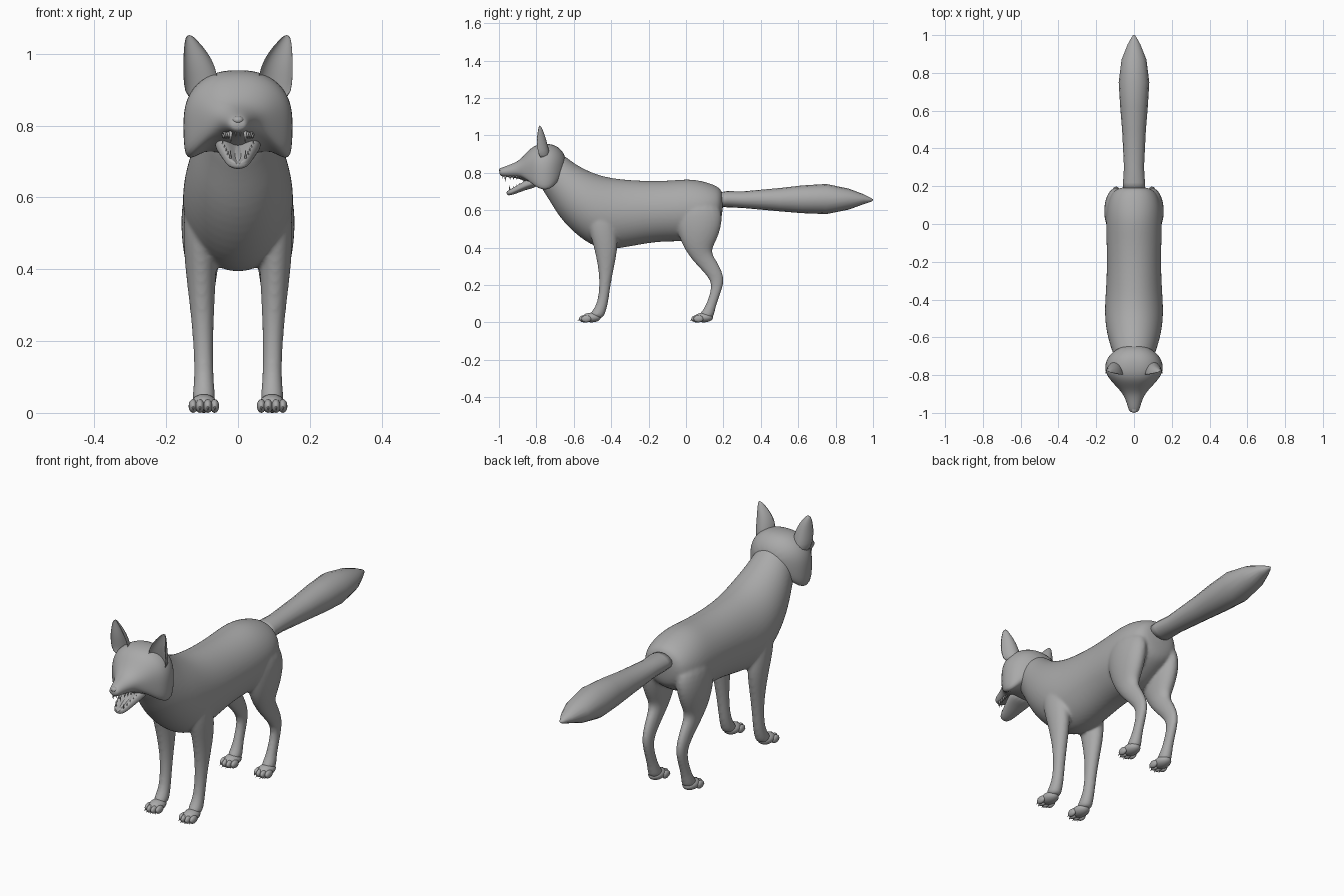
import bpy, bmesh, math
from mathutils import Matrix, Vector

grey = bpy.data.materials.new("plain_grey")
grey.diffuse_color = (0.4, 0.4, 0.4, 1)


def make(name, bm, subsurf=0, mirror=False):
    """Turn a bmesh into a smooth object, optionally mirrored across x."""
    bmesh.ops.recalc_face_normals(bm, faces=bm.faces)
    for f in bm.faces:
        f.smooth = True
    me = bpy.data.meshes.new(name)
    bm.to_mesh(me)
    bm.free()
    me.materials.append(grey)
    ob = bpy.data.objects.new(name, me)
    bpy.context.collection.objects.link(ob)
    if mirror:
        m = ob.modifiers.new("mirror", 'MIRROR')
        m.use_mirror_merge = False
    if subsurf:
        s = ob.modifiers.new("subsurf", 'SUBSURF')
        s.levels = s.render_levels = subsurf
    return ob


def skin(bm, rings):
    """Join rings of points into a closed tube."""
    vs = [[bm.verts.new(p) for p in r] for r in rings]
    n = len(vs[0])
    for a, b in zip(vs, vs[1:]):
        for i in range(n):
            j = (i + 1) % n
            bm.faces.new((a[i], a[j], b[j], b[i]))
    bm.faces.new(vs[0])
    bm.faces.new(vs[-1][::-1])


def loft(bm, rows, seg=16, side=1, groove=False):
    """Rows: edge A (y, z), edge B (y, z), centre x, half width."""
    rings = []
    for ya, za, yb, zb, xc, hw in rows:
        ring = []
        for i in range(seg):
            t = 2 * math.pi * i / seg
            u, v = math.cos(t), math.sin(t)
            if groove and v > 0:
                v = abs(math.sin(2 * t))
            ring.append((side * (xc + u * hw),
                         (ya + yb) / 2 + v * (ya - yb) / 2,
                         (za + zb) / 2 + v * (za - zb) / 2))
        rings.append(ring)
    skin(bm, rings)


def ball(bm, loc, size, tilt=0.0, turn=0.0):
    m = (Matrix.Translation(loc) @ Matrix.Rotation(turn, 4, 'Z')
         @ Matrix.Rotation(tilt, 4, 'X') @ Matrix.Diagonal((*size, 1)))
    bmesh.ops.create_uvsphere(bm, u_segments=16, v_segments=10, radius=1, matrix=m)


def spike(bm, base, tip, r):
    base, tip = Vector(base), Vector(tip)
    d = tip - base
    m = Matrix.Translation((base + tip) / 2) @ d.to_track_quat('Z', 'Y').to_matrix().to_4x4()
    bmesh.ops.create_cone(bm, cap_ends=True, segments=8, radius1=r, radius2=r * 0.1,
                          depth=d.length, matrix=m)


# Torso and neck
torso = [(-.74, .93, -.80, .75, 0, .085), (-.66, .905, -.74, .67, 0, .105),
         (-.60, .85, -.685, .57, 0, .128), (-.50, .80, -.60, .475, 0, .152),
         (-.42, .777, -.48, .39, 0, .158), (-.33, .765, -.37, .388, 0, .150),
         (-.20, .757, -.20, .425, 0, .144), (-.08, .76, -.08, .432, 0, .148),
         (.02, .770, .02, .43, 0, .150), (.10, .755, .08, .46, 0, .146),
         (.165, .732, .15, .50, 0, .125), (.203, .70, .195, .54, 0, .085)]
front_leg = [(-.53, .64, -.38, .64, .09, .05), (-.53, .52, -.37, .52, .106, .05),
             (-.495, .41, -.36, .41, .104, .045), (-.470, .30, -.383, .30, .1, .035),
             (-.462, .20, -.403, .20, .097, .028), (-.474, .10, -.416, .10, .095, .027),
             (-.505, .058, -.43, .05, .095, .032), (-.525, .03, -.445, .015, .095, .034)]
hind_leg = [(-.07, .66, .18, .66, .085, .06), (-.06, .54, .204, .54, .1, .064),
            (-.035, .44, .162, .43, .1, .052), (.01, .36, .13, .38, .098, .037),
            (.062, .30, .168, .325, .096, .029), (.112, .25, .200, .26, .095, .025),
            (.14, .20, .204, .205, .094, .022), (.12, .13, .175, .13, .094, .023),
            (.10, .08, .158, .075, .094, .026), (.08, .055, .152, .045, .094, .031),
            (.065, .03, .14, .012, .094, .033)]
bm = bmesh.new()
loft(bm, torso, 20)
for side in (-1, 1):
    loft(bm, front_leg, 16, side)
    loft(bm, hind_leg, 16, side)
body = make("body_and_legs", bm, 2)
rm = body.modifiers.new("blend", 'REMESH')
rm.mode = 'VOXEL'
rm.voxel_size = 0.007
rm.use_smooth_shade = True
sm = body.modifiers.new("soften", 'SMOOTH')
sm.factor = 0.5
sm.iterations = 8

# Paws: pad, four toes and claws
for name, y in (("front_paws", -.505), ("hind_paws", .095)):
    bm = bmesh.new()
    ball(bm, (.095, y, .026), (.036, .05, .026))
    for dx, dy in ((-.03, .012), (-.011, 0), (.011, 0), (.03, .012)):
        ball(bm, (.095 + dx, y - .04 + dy, .019), (.0125, .027, .019))
        spike(bm, (.095 + dx, y - .058 + dy, .02), (.095 + dx, y - .074 + dy, .008), .005)
    make(name, bm, 0, True)

# Tail
tail = [(.18, .695, .18, .62, 0, .058), (.22, .702, .22, .615, 0, .058),
        (.30, .70, .30, .612, 0, .053), (.50, .718, .50, .594, 0, .063),
        (.62, .732, .62, .584, 0, .073), (.75, .740, .75, .579, 0, .081),
        (.87, .715, .87, .603, 0, .066), (.95, .685, .95, .632, 0, .034),
        (.99, .665, .99, .645, 0, .012), (1.0, .658, 1.0, .652, 0, .004)]
bm = bmesh.new()
loft(bm, tail, 16)
make("tail", bm)

# Head: cheek-ruff outline that blends into a round muzzle
ruff = [(0, 1), (.4, .99), (.8, .85), (1.03, .6), (1.03, .25), (1.0, -.12),
        (.62, .08), (.32, .02), (0, 0)]
skull = [(-.64, .89, .80, .06, 1), (-.685, .945, .73, .125, .4), (-.735, .957, .712, .150, 0),
         (-.79, .953, .722, .148, 0), (-.83, .934, .735, .120, .3), (-.865, .894, .755, .090, .6),
         (-.90, .860, .770, .058, 1), (-.95, .841, .775, .038, 1), (-.985, .828, .779, .029, 1),
         (-.998, .815, .79, .018, 1)]
rings = []
for y, zt, zb, hw, e in skull:
    half = []
    for i, (u, v) in enumerate(ruff):
        a = math.pi * i / 8
        half.append((hw * (u * (1 - e) + math.sin(a) * e),
                     zb + (zt - zb) * (v * (1 - e) + (1 + math.cos(a)) / 2 * e)))
    full = half + [(-x, z) for x, z in half[-2:0:-1]]
    rings.append([(x, y, z) for x, z in full])
bm = bmesh.new()
skin(bm, rings)
make("head", bm, 2)

# Lower jaw with a grooved top
jaw = [(-.79, .79, -.79, .722, 0, .070), (-.85, .765, -.845, .712, 0, .063),
       (-.90, .737, -.895, .693, 0, .046), (-.94, .712, -.935, .679, 0, .034),
       (-.962, .702, -.958, .678, 0, .02)]
bm = bmesh.new()
loft(bm, jaw, 16, 1, True)
make("lower_jaw", bm, 2)

bm = bmesh.new()
ball(bm, (0, -.885, .722), (.024, .06, .007), math.radians(24))
make("tongue", bm)

# Teeth: fangs, front teeth and cheek teeth
bm = bmesh.new()
spike(bm, (.02, -.965, .785), (.02, -.967, .752), .006)
spike(bm, (.021, -.94, .70), (.021, -.945, .732), .005)
spike(bm, (.006, -.978, .785), (.006, -.98, .77), .004)
for i in range(4):
    y = -.94 + i * .018
    spike(bm, (.026 + i * .005, y, .782), (.026 + i * .005, y, .763), .006)
    spike(bm, (.028 + i * .005, y + .018, .708 + i * .009),
          (.028 + i * .005, y + .016, .730 + i * .009), .005)
make("teeth", bm, 0, True)

# Nose, eyes and brows
bm = bmesh.new()
ball(bm, (0, -.983, .815), (.017, .017, .012))
make("nose", bm)
bm = bmesh.new()
ball(bm, (.05, -.868, .856), (.016, .011, .008), 0, math.radians(35))
make("eyes", bm, 0, True)
bm = bmesh.new()
ball(bm, (.052, -.856, .869), (.024, .014, .008), 0, math.radians(35))
make("brows", bm, 0, True)

# Ears: cupped shells open to the front (z, centre x, half width, y, depth)
ear = [(.87, .100, .045, -.785, .06), (.92, .103, .050, -.80, .07), (.965, .108, .046, -.805, .062),
       (1.005, .118, .034, -.80, .045), (1.035, .130, .019, -.792, .024),
       (1.053, .136, .007, -.786, .008)]
rings = []
for z, cx, hw, yc, d in ear:
    ring = []
    for i in range(16):
        t = 2 * math.pi * i / 16
        s = math.sin(t)
        ring.append((cx + hw * math.cos(t), yc + d * (s if s > 0 else -.55 * s), z))
    rings.append(ring)
bm = bmesh.new()
skin(bm, rings)
make("ears", bm, 1, True)
